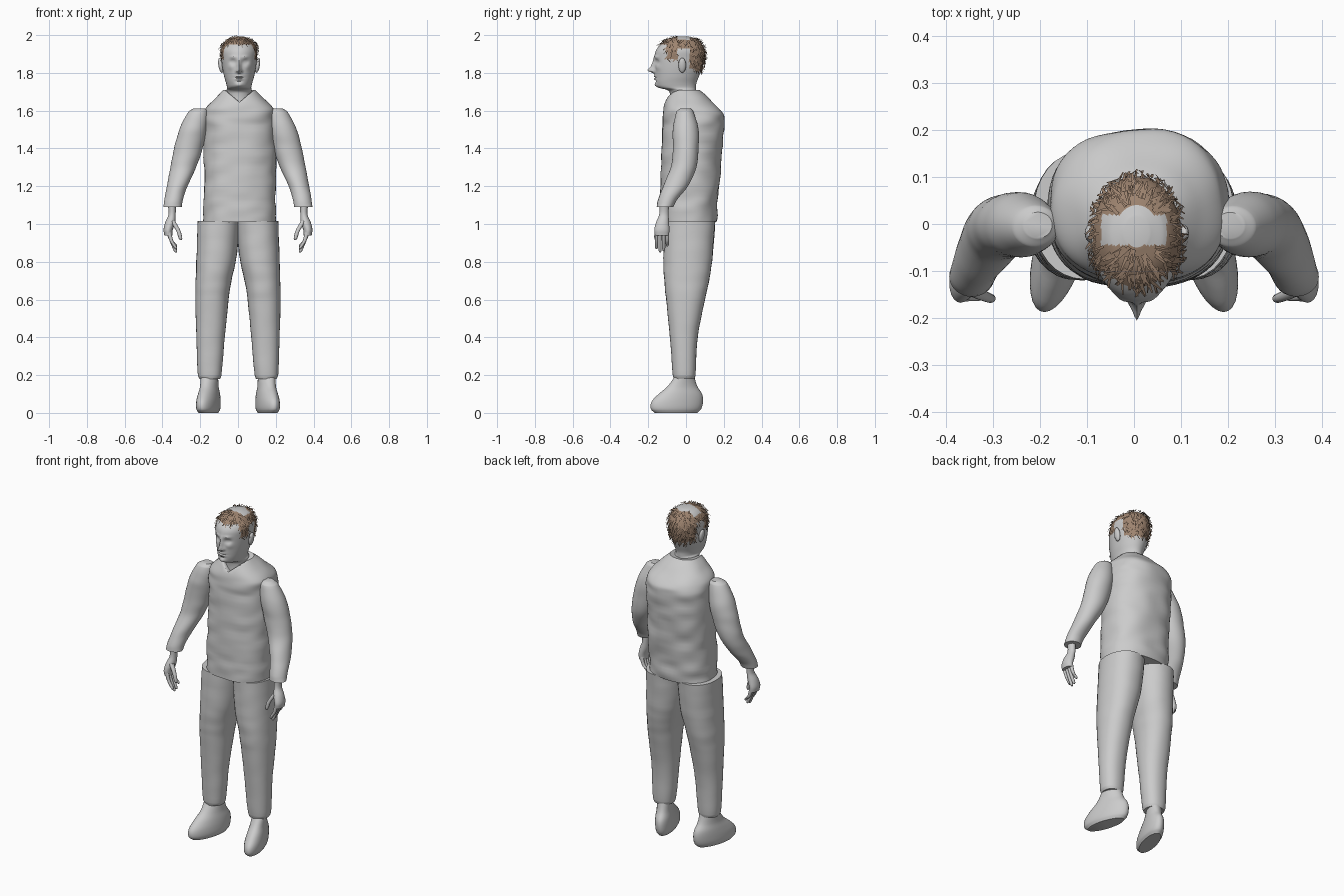
import bpy, bmesh, math, random
from mathutils import Vector, noise

random.seed(4)
if "Cube" in bpy.data.objects:
    bpy.data.objects.remove(bpy.data.objects["Cube"], do_unlink=True)


def material(name, color):
    m = bpy.data.materials.new(name)
    m.use_nodes = True
    m.diffuse_color = (*color, 1)
    m.node_tree.nodes["Principled BSDF"].inputs["Base Color"].default_value = (*color, 1)
    return m


GREY = material("plain grey", (0.6, 0.6, 0.6))
BROWN = material("hair brown", (0.34, 0.23, 0.16))


def finish(name, bm, mats, angle=40):
    bmesh.ops.recalc_face_normals(bm, faces=bm.faces)
    mesh = bpy.data.meshes.new(name)
    bm.to_mesh(mesh)
    bm.free()
    for m in mats:
        mesh.materials.append(m)
    ob = bpy.data.objects.new(name, mesh)
    bpy.context.collection.objects.link(ob)
    bpy.ops.object.select_all(action='DESELECT')
    ob.select_set(True)
    bpy.context.view_layer.objects.active = ob
    bpy.ops.object.shade_smooth_by_angle(angle=math.radians(angle))
    return ob


def sample(rows, z):
    """Smooth cross-section at height z, from rows of z, x0, x1, y0, y1."""
    i = max(k for k in range(len(rows) - 1) if rows[k][0] <= z + 1e-6)
    a, b = rows[i], rows[i + 1]
    p, q = rows[max(i - 1, 0)], rows[min(i + 2, len(rows) - 1)]
    h = b[0] - a[0]
    t = (z - a[0]) / h
    out = []
    for c in range(1, 5):
        m0 = (b[c] - p[c]) / (b[0] - p[0]) * h
        m1 = (q[c] - a[c]) / (q[0] - a[0]) * h
        out.append(a[c] + t * m0 + t * t * (3 * (b[c] - a[c]) - 2 * m0 - m1)
                   + t ** 3 * (m0 + m1 - 2 * (b[c] - a[c])))
    return out


def loft(name, rows, segs=32, steps=4, side=1, power=2.0, shape=None, crease=0.0,
         mats=(GREY,), rule=None):
    """Stack of horizontal superellipse rings; shape moves each point."""
    rows = sorted(rows)
    zs = [a[0] + (b[0] - a[0]) * k / steps for a, b in zip(rows, rows[1:]) for k in range(steps)]
    zs.append(rows[-1][0])
    bm = bmesh.new()
    rings = []
    for z in zs:
        x0, x1, y0, y1 = sample(rows, z)
        ring = []
        for k in range(segs):
            t = 2 * math.pi * k / segs
            c, s = math.cos(t), math.sin(t)
            p = Vector(((x0 + x1) / 2 + (x1 - x0) / 2 * math.copysign(abs(c) ** (2 / power), c),
                        (y0 + y1) / 2 + (y1 - y0) / 2 * math.copysign(abs(s) ** (2 / power), s), z))
            if shape:
                p = shape(p)
            p.x *= side
            if crease:
                f = 1 + crease * noise.noise(Vector((p.x * 9, p.y * 9, p.z * 18)))
                p.x, p.y = (x0 + x1) / 2 * side + (p.x - (x0 + x1) / 2 * side) * f, p.y * f
            ring.append(bm.verts.new(p))
        rings.append(ring)
    for lo, hi in zip(rings, rings[1:]):
        for k in range(segs):
            n = (k + 1) % segs
            bm.faces.new((lo[k], lo[n], hi[n], hi[k]))
    bm.faces.new(rings[0])
    bm.faces.new(rings[-1])
    if rule:
        for f in bm.faces:
            f.material_index = rule(f.calc_center_median())
    return finish(name, bm, mats)


# Shirt body with a V-shaped neckline
def neckline(p):
    if p.y < -0.02 and p.z > 1.63:
        p.z = min(p.z, 1.645 + 0.85 * abs(p.x - 0.008))
    return p


loft("shirt", [(1.01, -.185, .2, -.135, .16), (1.15, -.182, .2, -.135, .17),
               (1.35, -.18, .2, -.13, .187), (1.52, -.18, .2, -.125, .2),
               (1.575, -.178, .198, -.124, .2), (1.61, -.168, .188, -.12, .178),
               (1.66, -.125, .142, -.105, .128), (1.71, -.075, .09, -.075, .07)],
     segs=56, steps=8, power=2.4, shape=neckline, crease=0.045)


# Head and neck: smooth rings with sculpted facial features
FEATURES = [  # x, z, push forward, width, height
    (0, 1.813, .034, .011, .013), (0, 1.835, .019, .009, .022), (0, 1.87, .006, .01, .02),
    (.033, 1.858, -.014, .016, .011), (.033, 1.857, .007, .009, .005),
    (.032, 1.884, .006, .018, .007), (.014, 1.808, .009, .006, .007),
    (0, 1.782, .009, .018, .005), (0, 1.768, .009, .015, .005), (0, 1.775, -.005, .022, .002),
    (0, 1.755, -.005, .018, .006), (0, 1.735, .008, .02, .012), (.045, 1.83, .005, .015, .015)]


def face(p):
    if p.y < -0.06:
        x = p.x - 0.006
        for fx, fz, push, w, h in FEATURES:
            for sx in ((fx, -fx) if fx else (0,)):
                p.y -= push * math.exp(-((x - sx) / w) ** 2 - ((p.z - fz) / h) ** 2)
    return p


def hairy(p):
    """Scalp area: front band and back, with bare sides and crown."""
    if p.y < -0.1:
        return p.z > 1.95
    if p.y < -0.045:
        return p.z > 1.87
    if p.y < 0.02:
        return p.z > 1.93 and abs(p.x) > 0.07
    return 1.985 > p.z > 1.83 - 0.2 * p.y


head = loft("head", [(1.62, -.065, .077, -.085, .06), (1.69, -.06, .072, -.085, .055),
                     (1.71, -.06, .072, -.1, .053), (1.722, -.058, .07, -.145, .053),
                     (1.745, -.063, .075, -.16, .055), (1.78, -.073, .085, -.163, .068),
                     (1.83, -.083, .095, -.165, .088), (1.88, -.088, .1, -.166, .1),
                     (1.92, -.09, .102, -.158, .1), (1.955, -.077, .089, -.13, .083),
                     (1.98, -.053, .065, -.095, .055), (1.992, -.02, .032, -.05, .015)],
            segs=96, steps=7, shape=face, mats=(GREY, BROWN), rule=hairy)

# Hair: short flat locks laid over the scalp
bm = bmesh.new()
spots = [f for f in head.data.polygons if hairy(f.center) and len(f.vertices) == 4]
weights = [f.area for f in spots]
for f in random.choices(spots, weights, k=520):
    n = f.normal.normalized()
    down = Vector((0, 0, -1)) - n * -n.z
    if down.length < 0.2:
        down = Vector((random.uniform(-1, 1), 0.6, 0))
    down = (down.normalized() + n.cross(down) * random.uniform(-1.1, 1.1)).normalized()
    across = n.cross(down) * random.uniform(.002, .005)
    root = f.center + n * random.uniform(.002, .008)
    tip = root + down * random.uniform(.018, .034) + n * random.uniform(0, .007)
    root.z, tip.z = min(root.z, 2), min(tip.z, 2)
    bm.faces.new([bm.verts.new(v) for v in (root - across, root + across, tip + across * .4, tip - across * .4)])
finish("hair_locks", bm, (BROWN,))

for side, label in ((1, "left"), (-1, "right")):
    # Ear
    bm = bmesh.new()
    bmesh.ops.create_uvsphere(bm, u_segments=16, v_segments=10, radius=1)
    for v in bm.verts:
        v.co = Vector((.006 + side * (.097 + .013 * v.co.x + .006 * v.co.z),
                       -.02 + .02 * v.co.y, 1.84 + .04 * v.co.z))
    finish(label + "_ear", bm, (GREY,))

    # Sleeve bending forward at the elbow
    loft(label + "_sleeve",
         [(1.612, .175, .235, -.03, .025), (1.595, .16, .262, -.05, .04),
          (1.5, .165, .31, -.07, .065), (1.4, .188, .338, -.07, .066),
          (1.3, .222, .358, -.08, .055), (1.2, .268, .376, -.122, .01),
          (1.125, .292, .39, -.148, -.05), (1.09, .297, .394, -.155, -.068)],
         side=side, steps=7, crease=0.035)

    # Hand: palm, four fingers and a thumb
    loft(label + "_palm",
         [(1.11, .328, .372, -.14, -.09), (1.05, .33, .368, -.142, -.092),
          (1.01, .332, .385, -.158, -.09), (.97, .345, .394, -.168, -.088),
          (.94, .348, .39, -.165, -.09)], side=side, segs=20)
    for i, low in enumerate((.868, .85, .856, .88)):
        y = -.156 + .019 * i
        loft(f"{label}_finger_{i + 1}",
             [(low, .324, .334, y - .004, y + .004), (low + .008, .322, .34, y - .008, y + .008),
              (.91, .342, .362, y - .009, y + .009), (.96, .355, .38, y - .01, y + .01)],
             side=side, segs=10)
    loft(label + "_thumb",
         [(.915, .298, .308, -.164, -.154), (.925, .295, .314, -.168, -.15),
          (.965, .305, .328, -.166, -.144), (1.015, .332, .36, -.155, -.125)],
         side=side, segs=12)

    # Trouser leg
    loft(label + "_trouser_leg",
         [(.18, .095, .205, -.065, .045), (.2, .088, .213, -.07, .05), (.4, .07, .22, -.085, .062),
          (.6, .05, .226, -.105, .1), (.7, .035, .224, -.115, .122), (.82, .008, .22, -.12, .14),
          (1.015, -.008, .214, -.118, .155)],
         side=side, steps=7, power=2.2, crease=0.02)

    # Shoe with the toe turned outward
    def splay(p):
        p.x -= 0.25 * p.y
        return p

    loft(label + "_shoe",
         [(0, .1, .188, -.165, .06), (.02, .09, .198, -.186, .08), (.06, .09, .2, -.182, .09),
          (.1, .095, .197, -.145, .085), (.14, .102, .192, -.098, .06),
          (.2, .105, .195, -.055, .042)], side=side, shape=splay)
